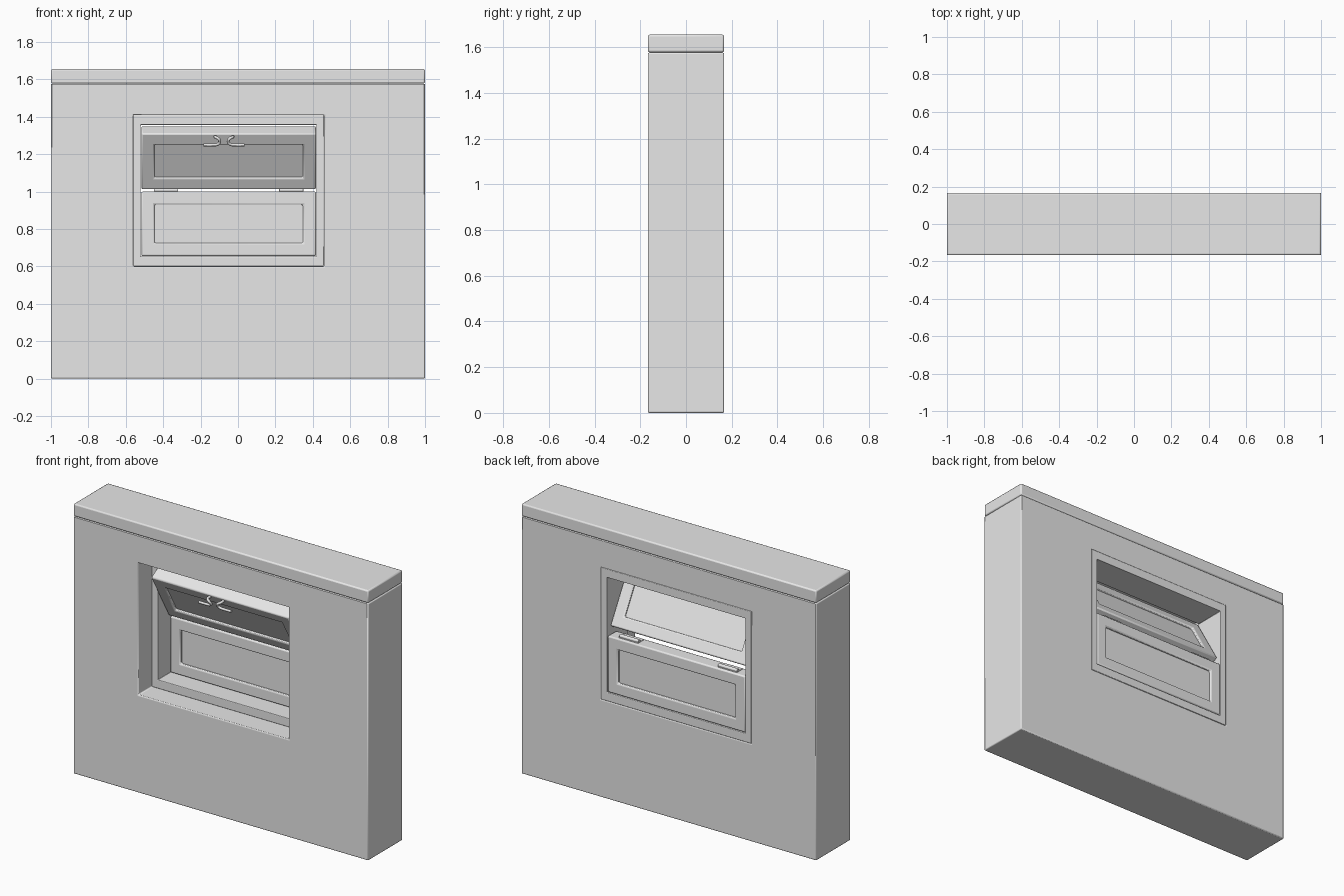
import bpy, bmesh, math
from mathutils import Matrix, Vector

if "Cube" in bpy.data.objects:
    bpy.data.objects.remove(bpy.data.objects["Cube"], do_unlink=True)

grey = bpy.data.materials.new("plain grey")
grey.use_nodes = True
COLOUR = (0.8, 0.8, 0.8, 1)
grey.diffuse_color = COLOUR
grey.node_tree.nodes["Principled BSDF"].inputs["Base Color"].default_value = COLOUR


def finish(name, bm, bevel, matrix):
    """Turn a bmesh into a softly bevelled object."""
    bmesh.ops.recalc_face_normals(bm, faces=bm.faces)
    mesh = bpy.data.meshes.new(name)
    bm.to_mesh(mesh)
    bm.free()
    mesh.materials.append(grey)
    obj = bpy.data.objects.new(name, mesh)
    bpy.context.collection.objects.link(obj)
    obj.matrix_world = matrix
    if bevel:
        mod = obj.modifiers.new("soft edges", "BEVEL")
        mod.width, mod.segments, mod.limit_method = bevel, 2, "ANGLE"
    bpy.ops.object.select_all(action="DESELECT")
    obj.select_set(True)
    bpy.context.view_layer.objects.active = obj
    bpy.ops.object.shade_smooth_by_angle(angle=math.radians(35))
    return obj


def box(name, x, y, z, bevel=0.0, matrix=Matrix()):
    bm = bmesh.new()
    bmesh.ops.create_cube(bm, size=1)
    for v in bm.verts:
        v.co = [(lo + hi) / 2 + c * (hi - lo) for c, (lo, hi) in zip(v.co, (x, y, z))]
    return finish(name, bm, bevel, matrix)


def ring(name, outer, inner, y, bevel, matrix=Matrix()):
    """Rectangular slab with a rectangular hole; rects are x0, x1, z0, z1."""
    bm = bmesh.new()

    def loop(rect, depth):
        x0, x1, z0, z1 = rect
        return [bm.verts.new((px, depth, pz)) for px, pz in ((x0, z0), (x1, z0), (x1, z1), (x0, z1))]

    loops = [loop(outer, y[0]), loop(outer, y[1]), loop(inner, y[1]), loop(inner, y[0])]
    for a, b in zip(loops, loops[1:] + loops[:1]):
        for i in range(4):
            j = (i + 1) % 4
            bm.faces.new((a[i], a[j], b[j], b[i]))
    return finish(name, bm, bevel, matrix)


def rod(name, x, y, z, radius):
    """Cylinder along x."""
    bm = bmesh.new()
    bmesh.ops.create_cone(bm, cap_ends=True, segments=20, radius1=radius, radius2=radius, depth=x[1] - x[0])
    turn = Matrix.Translation(((x[0] + x[1]) / 2, y, z)) @ Matrix.Rotation(math.pi / 2, 4, "Y")
    return finish(name, bm, 0.002, turn)


# Wall with its opening, and the coping on top
HALF = 0.167
OPENING = (-0.56, 0.46, 0.6, 1.41)
CLEAR = (-0.52, 0.42, 0.652, 1.357)
ring("wall", (-1, 1, 0, 1.576), OPENING, (-HALF, HALF), 0.006)
box("coping", (-1, 1), (-HALF, HALF), (1.578, 1.655), 0.008)

# Window frame set flush with the back of the wall
ring("window_frame", OPENING, CLEAR, (-0.035, HALF), 0.003)

# Two sashes: the lower is fixed, the upper tips forward
SASH_H, SASH_T, STILE = 0.345, 0.085, 0.07
X0, X1 = -0.517, 0.417


def sash(name, matrix):
    pane = (X0 + STILE, X1 - STILE, STILE, SASH_H - STILE)
    ring(name + "_sash", (X0, X1, 0, SASH_H), pane, (0, SASH_T), 0.008, matrix)
    box(name + "_pane", pane[:2], (0.015, SASH_T - 0.015), pane[2:], 0, matrix)


tilt = Matrix.Translation((0, 0.066, 1.01)) @ Matrix.Rotation(math.radians(30), 4, "X")
sash("lower", Matrix.Translation((0, 0.08, 0.655)))
sash("upper", tilt)

# Hinges between the sashes
MID = -0.05
for side, label in ((1, "left"), (-1, "right")):
    x = sorted((MID + side * 0.27, MID + side * 0.4))
    rod(label + "_hinge_knuckle", x, 0.138, 1.008, 0.011)
    box(label + "_hinge_leaf", x, (0.09, 0.15), (0.995, 1.004), 0.002)

# Pair of curled lever handles on the top rail
PATH = [(0.046, 0.005, 0.325), (0.044, -0.025, 0.338), (0.03, -0.035, 0.335),
        (0.023, -0.035, 0.315), (0.035, -0.035, 0.3), (0.06, -0.035, 0.297), (0.11, -0.035, 0.297)]
for side, label in ((1, "left"), (-1, "right")):
    curve = bpy.data.curves.new(label + "_handle", "CURVE")
    curve.dimensions = "3D"
    curve.bevel_depth, curve.bevel_resolution = 0.008, 3
    curve.use_fill_caps = True
    spline = curve.splines.new("BEZIER")
    spline.bezier_points.add(len(PATH) - 1)
    for point, (u, v, w) in zip(spline.bezier_points, PATH):
        point.co = Vector((-0.075 + side * u, v, w))
        point.handle_left_type = point.handle_right_type = "AUTO"
    curve.materials.append(grey)
    handle = bpy.data.objects.new(label + "_handle", curve)
    bpy.context.collection.objects.link(handle)
    handle.matrix_world = tilt
